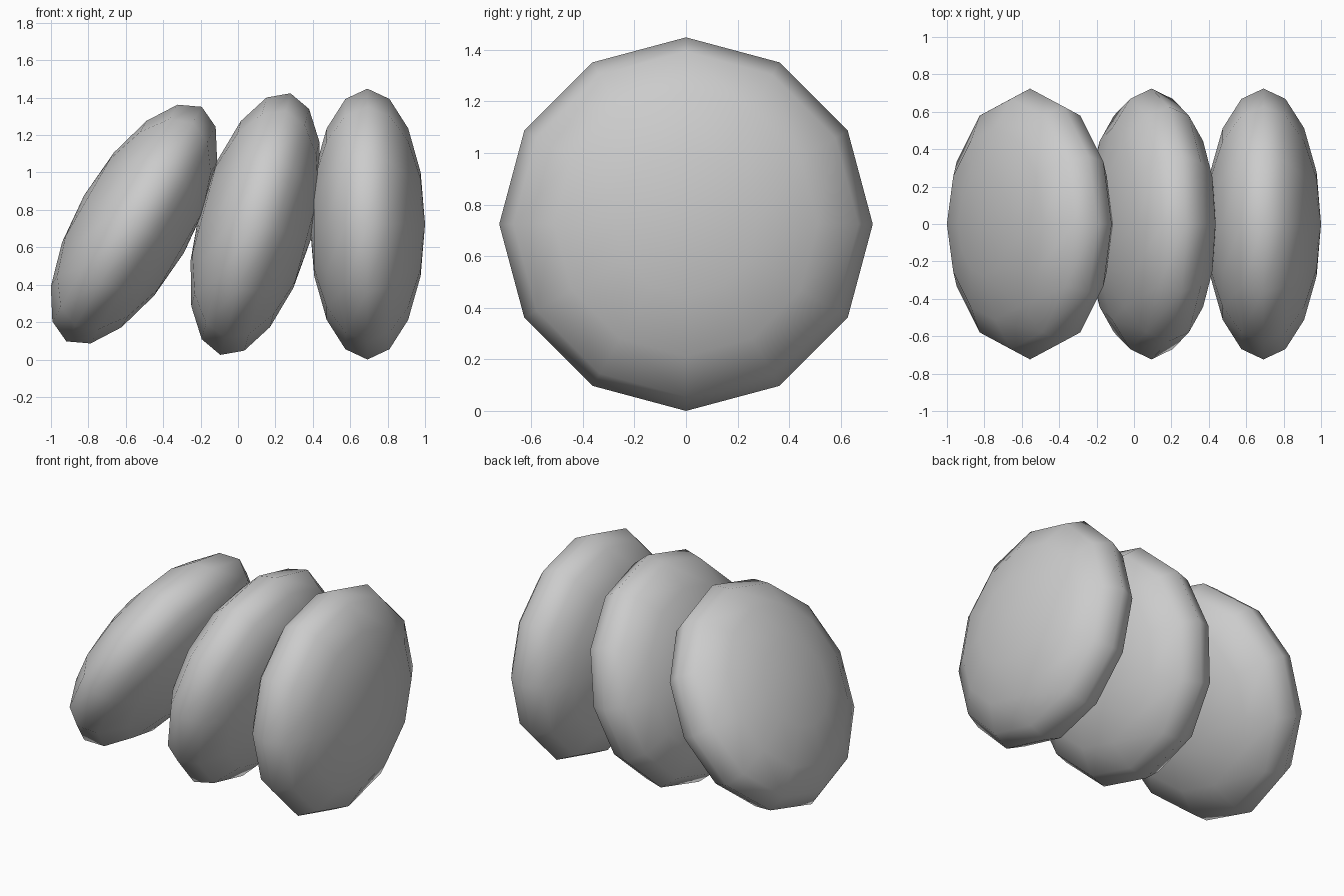
import bpy
from math import radians

if "Cube" in bpy.data.objects:
    bpy.data.objects.remove(bpy.data.objects["Cube"])

RADIUS = 0.724       # disc radius
HALF_THICK = 0.308   # half thickness along the disc axis


def disc(name, x, tilt):
    """Flattened 12-sided sphere with its poles along x, leaning towards +x."""
    bpy.ops.mesh.primitive_uv_sphere_add(
        segments=12, ring_count=8, radius=1,
        location=(x, 0, RADIUS), rotation=(0, radians(90 + tilt), 0))
    ob = bpy.context.object
    ob.name = name
    ob.scale = (RADIUS, RADIUS, HALF_THICK)
    bpy.ops.object.transform_apply(location=False, rotation=False, scale=True)
    bpy.ops.object.shade_smooth()
    return ob


# Row of three discs, each leaning 15 degrees more than the last
disc("upright_disc", 0.692, 0)
disc("middle_disc", 0.093, 15)
disc("leaning_disc", -0.556, 30)
